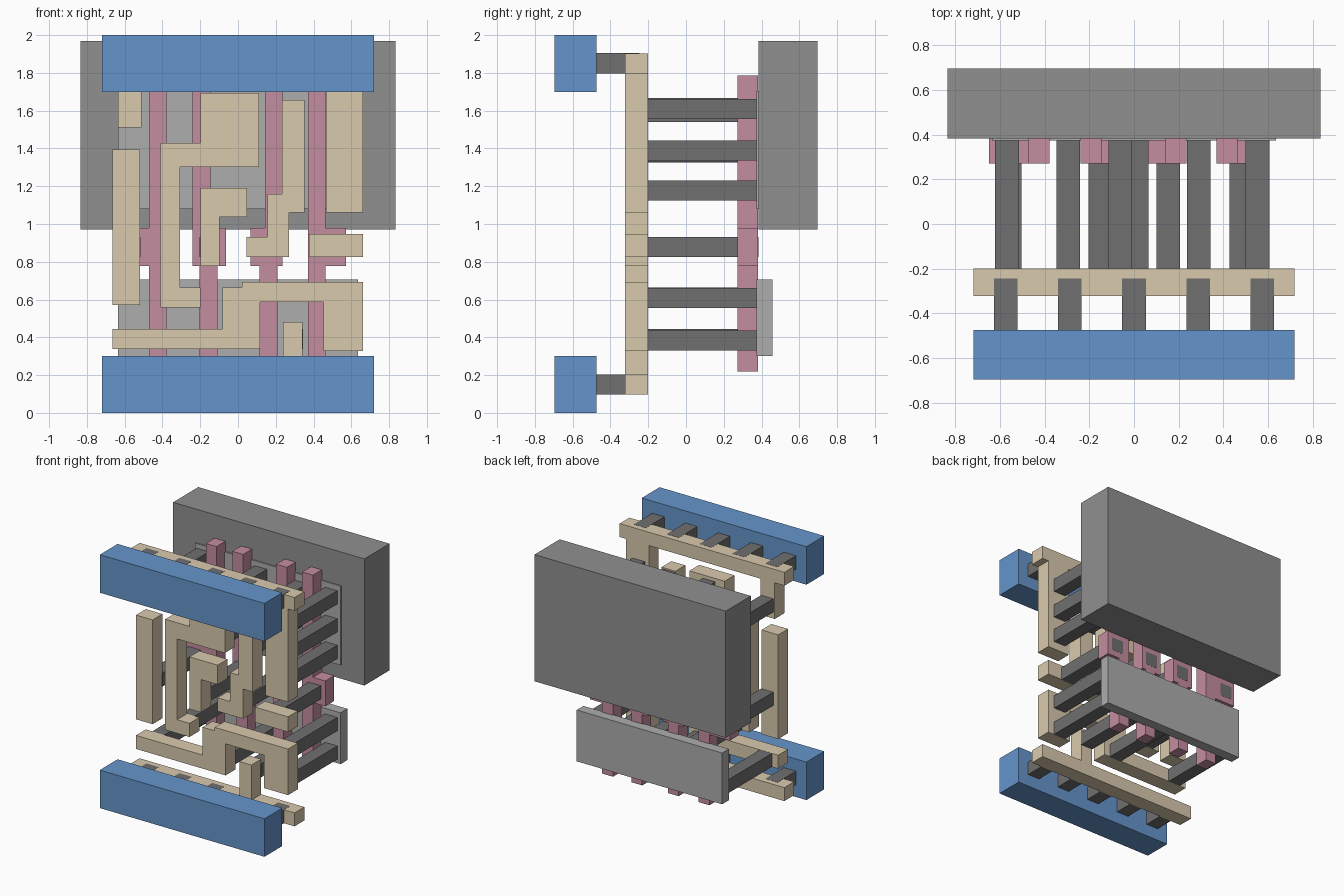
import bpy, bmesh


def material(name, rgb):
    m = bpy.data.materials.new(name)
    m.diffuse_color = (*rgb, 1)
    return m


BLUE = material("rail_blue", (0.13, 0.30, 0.60))
TAN = material("wire_tan", (0.70, 0.59, 0.42))
PINK = material("gate_pink", (0.56, 0.27, 0.35))
DARK = material("contact_grey", (0.16, 0.16, 0.16))
LIGHT = material("diffusion_grey", (0.42, 0.42, 0.42))
WELL = material("well_grey", (0.28, 0.28, 0.28))


def plate(name, outline, y0, y1, mat):
    """Extrude an x-z outline from y0 (front) to y1 (back)."""
    bm = bmesh.new()
    face = bm.faces.new([bm.verts.new((x, y0, z)) for x, z in outline])
    ext = bmesh.ops.extrude_face_region(bm, geom=[face])
    for g in ext["geom"]:
        if isinstance(g, bmesh.types.BMVert):
            g.co.y = y1
    bmesh.ops.recalc_face_normals(bm, faces=bm.faces)
    me = bpy.data.meshes.new(name)
    bm.to_mesh(me)
    bm.free()
    me.materials.append(mat)
    ob = bpy.data.objects.new(name, me)
    bpy.context.collection.objects.link(ob)
    return ob


def box(name, x0, x1, z0, z1, y0, y1, mat):
    return plate(name, [(x0, z0), (x1, z0), (x1, z1), (x0, z1)], y0, y1, mat)


# Front power rails and the short vias behind them
for side, z0, v0 in (("bottom", 0, 0.098), ("top", 1.7, 1.798)):
    box(side + "_rail", -0.719, 0.719, z0, z0 + 0.3, -0.697, -0.475, BLUE)
    for i in range(5):
        x = (i - 2) * 0.2875
        box(f"{side}_via_{i + 1}", x - 0.053, x + 0.053, v0, v0 + 0.106,
            -0.475, -0.245, DARK)

# Back well and the two diffusion strips
box("well", -0.835, 0.835, 0.97, 1.97, 0.383, 0.697, WELL)
box("lower_diffusion", -0.635, 0.635, 0.3, 0.705, 0.373, 0.457, LIGHT)
box("upper_diffusion", -0.635, 0.635, 1.08, 1.705, 0.373, 0.457, LIGHT)

# Gates: lower stripe, wide pad, upper stripe (left edge of each)
W = 0.094
gates = [(-0.472, -0.65, -0.378, -0.472), (-0.203, -0.24, -0.063, -0.24),
         (0.115, 0.065, 0.236, 0.142), (0.37, 0.37, 0.572, 0.37)]
for i, (lo, p0, p1, hi) in enumerate(gates):
    pts = [(lo, 0.22), (lo + W, 0.22), (lo + W, 0.778), (p1, 0.778),
           (p1, 0.978), (hi + W, 0.978), (hi + W, 1.785), (hi, 1.785),
           (hi, 0.978), (p0, 0.978), (p0, 0.778), (lo, 0.778)]
    pts = [p for j, p in enumerate(pts) if p != pts[j - 1]]
    plate(f"gate_{i + 1}", pts, 0.272, 0.382, PINK)

# Local wires
wires = {
    "top_strap": [(-0.719, 1.797), (-0.635, 1.797), (-0.635, 1.512),
                  (-0.51, 1.512), (-0.51, 1.797), (0.465, 1.797),
                  (0.465, 1.062), (0.662, 1.062), (0.662, 1.797),
                  (0.719, 1.797), (0.719, 1.903), (-0.719, 1.903)],
    "bottom_strap": [(-0.719, 0.097), (0.719, 0.097), (0.719, 0.203),
                     (0.342, 0.203), (0.342, 0.48), (0.237, 0.48),
                     (0.237, 0.203), (-0.719, 0.203)],
    "left_wire": [(-0.665, 0.572), (-0.52, 0.572), (-0.52, 1.395), (-0.665, 1.395)],
    "hook_wire": [(-0.41, 0.557), (-0.198, 0.557), (-0.198, 0.665),
                  (-0.306, 0.665), (-0.306, 1.302), (0.11, 1.302),
                  (0.11, 1.693), (-0.198, 1.693), (-0.198, 1.43), (-0.41, 1.43)],
    "middle_wire": [(-0.198, 0.778), (-0.097, 0.778), (-0.097, 1.037),
                    (0.048, 1.037), (0.048, 1.19), (-0.198, 1.19)],
    "stepped_wire": [(0.045, 0.826), (0.27, 0.826), (0.27, 1.06),
                     (0.353, 1.06), (0.353, 1.657), (0.232, 1.657),
                     (0.232, 1.16), (0.157, 1.16), (0.157, 0.932), (0.045, 0.932)],
    "right_wire": [(0.375, 0.826), (0.662, 0.826), (0.662, 0.946), (0.375, 0.946)],
    "lower_wire": [(-0.665, 0.338), (0.117, 0.338), (0.117, 0.587),
                   (0.452, 0.587), (0.452, 0.328), (0.662, 0.328),
                   (0.662, 0.692), (0.022, 0.692), (0.022, 0.665),
                   (-0.083, 0.665), (-0.083, 0.445), (-0.665, 0.445)],
}
for name, pts in wires.items():
    plate(name, pts, -0.322, -0.2, TAN)

# Long contacts from the wires back to gates and diffusion (left edge, bottom)
C = 0.106
contacts = {
    "gate": [(-0.622, 0.825), (-0.203, 0.825), (0.1, 0.825), (0.427, 0.825)],
    "lower": [(-0.61, 0.338), (-0.347, 0.557), (-0.04, 0.338), (0.237, 0.338),
              (0.5, 0.33), (0.5, 0.555)],
    "upper": [(-0.622, 1.562), (-0.115, 1.56), (-0.04, 1.325), (0.237, 1.54),
              (0.237, 1.33), (0.5, 1.125), (0.5, 1.335), (0.5, 1.555)],
}
for group, spots in contacts.items():
    for i, (x, z) in enumerate(spots):
        box(f"{group}_contact_{i + 1}", x, x + C, z, z + C, -0.205,
            0.383 if group == "gate" else 0.375, DARK)
